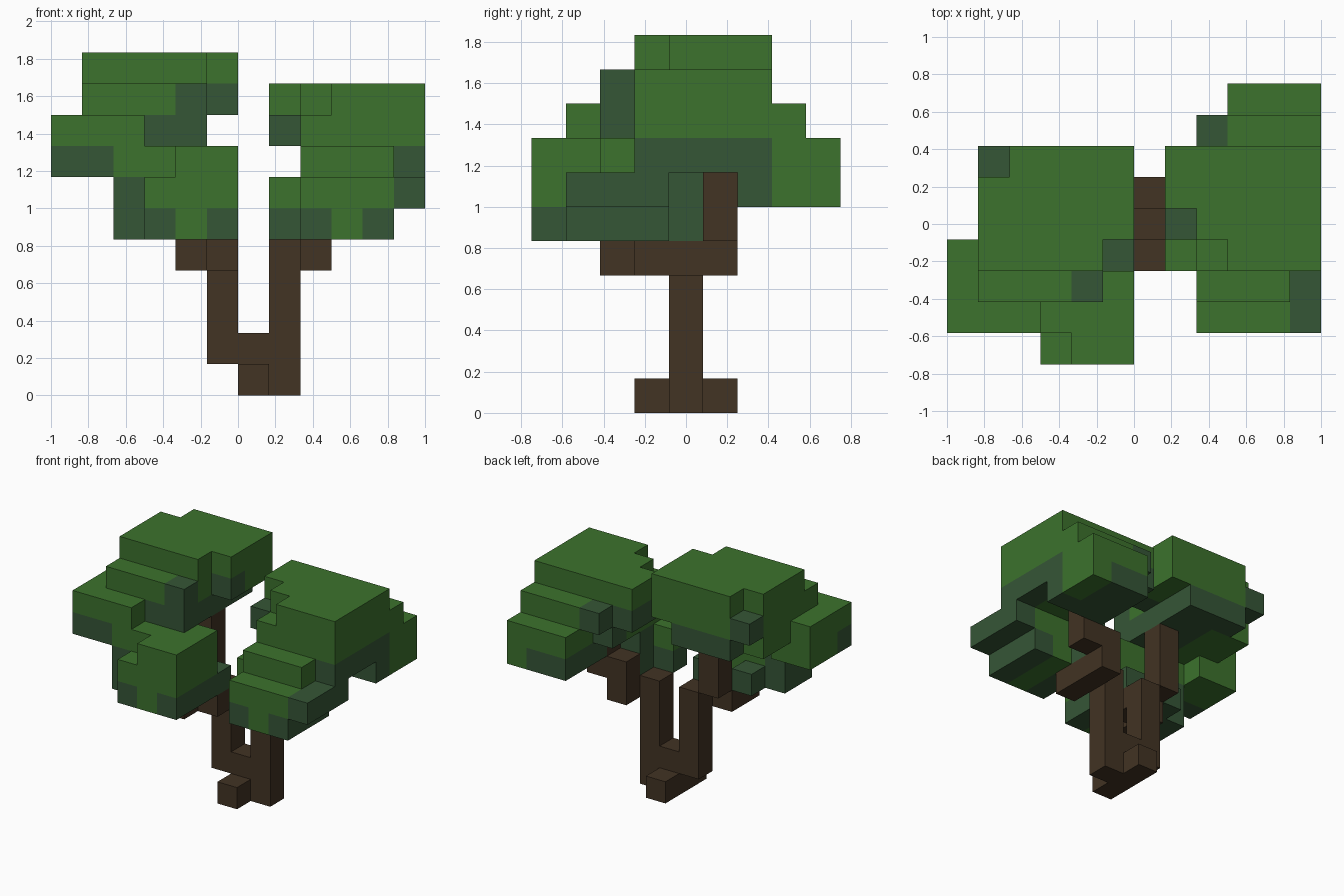
import bpy
import bmesh
from mathutils import Vector

if "Cube" in bpy.data.objects:
    bpy.data.objects.remove(bpy.data.objects["Cube"], do_unlink=True)

CELL = 1 / 6
ORIGIN = Vector((6, 4.5, 0))


def make_material(name, colour):
    mat = bpy.data.materials.new(name)
    mat.use_nodes = True
    mat.diffuse_color = (*colour, 1)
    mat.node_tree.nodes["Principled BSDF"].inputs["Base Color"].default_value = (*colour, 1)
    return mat


MATERIALS = {
    "bark": make_material("bark brown", (.054, .033, .017)),
    "leaf": make_material("leaf green", (.045, .168, .026)),
    "shade": make_material("deep leaf green", (.036, .092, .037)),
}
COLOURS = list(MATERIALS)


def cells(x, y, z):
    """Grid cells of a block; each argument is one index or a (start, stop) pair."""
    spans = [range(*a) if isinstance(a, tuple) else (a,) for a in (x, y, z)]
    return [(i, j, k) for i in spans[0] for j in spans[1] for k in spans[2]]


class Blocks:
    """A set of coloured grid cells that becomes one closed blocky mesh."""

    def __init__(self, name):
        self.name, self.grid = name, {}

    def add(self, colour, x, y, z):
        for cell in cells(x, y, z):
            self.grid[cell] = colour

    def cut(self, x, y, z):
        for cell in cells(x, y, z):
            self.grid.pop(cell, None)

    def build(self):
        bm = bmesh.new()
        for cell, colour in self.grid.items():
            for axis in range(3):
                for sign in (-1, 1):
                    step = Vector((0, 0, 0))
                    step[axis] = sign
                    if tuple(int(a + b) for a, b in zip(cell, step)) in self.grid:
                        continue
                    u = Vector((0, 0, 0))
                    u[(axis + 1) % 3] = .5
                    v = step.cross(u)
                    mid = Vector(cell) + Vector((.5, .5, .5)) + step / 2 - ORIGIN
                    ring = (mid - u - v, mid + u - v, mid + u + v, mid - u + v)
                    face = bm.faces.new([bm.verts.new(p * CELL) for p in ring])
                    face.material_index = COLOURS.index(colour)
        bmesh.ops.remove_doubles(bm, verts=bm.verts, dist=CELL / 100)
        mesh = bpy.data.meshes.new(self.name)
        for mat in MATERIALS.values():
            mesh.materials.append(mat)
        bm.to_mesh(mesh)
        bm.free()
        bpy.context.collection.objects.link(bpy.data.objects.new(self.name, mesh))


# Forked trunk, with roots and stepped branches
trunk = Blocks("trunk")
trunk.add("bark", x=6, y=(3, 6), z=0)
trunk.add("bark", x=7, y=4, z=(0, 5))
trunk.add("bark", x=(5, 7), y=4, z=1)
trunk.add("bark", x=5, y=4, z=(1, 5))
trunk.add("bark", x=5, y=3, z=4)
trunk.add("bark", x=4, y=(2, 4), z=4)
trunk.add("bark", x=4, y=4, z=(5, 8))
trunk.add("bark", x=8, y=(3, 6), z=4)
trunk.add("bark", x=(8, 10), y=5, z=5)
trunk.add("bark", x=9, y=5, z=6)
trunk.build()

# Tall crown over the right branch
high = Blocks("high_crown")
high.add("leaf", x=(1, 6), y=(3, 7), z=(9, 11))
high.cut(x=5, y=3, z=(9, 11))
high.cut(x=1, y=6, z=10)
high.add("shade", x=1, y=6, z=9)
high.add("shade", x=5, y=4, z=9)
high.add("leaf", x=(1, 4), y=2, z=9)
high.add("shade", x=4, y=2, z=9)
high.add("leaf", x=0, y=(1, 4), z=(7, 9))
high.add("leaf", x=(1, 3), y=(1, 6), z=8)
high.add("shade", x=(3, 5), y=(2, 7), z=8)
high.add("shade", x=2, y=6, z=8)
high.add("leaf", x=1, y=(1, 4), z=7)
high.add("shade", x=(0, 2), y=1, z=7)
high.build()

# Low crown in front of the right branch
low = Blocks("low_crown")
low.add("leaf", x=(3, 6), y=(0, 3), z=(5, 8))
low.cut(x=3, y=0, z=7)
low.add("leaf", x=2, y=(1, 3), z=7)
low.add("shade", x=2, y=(1, 3), z=(5, 7))
low.add("shade", x=3, y=(0, 4), z=5)
low.add("shade", x=5, y=(0, 4), z=5)
low.build()

# Broad crown over the left branch
broad = Blocks("broad_crown")
broad.add("leaf", x=(8, 12), y=(3, 7), z=(7, 10))
broad.cut(x=8, y=3, z=9)
broad.add("leaf", x=7, y=(5, 7), z=9)
broad.add("shade", x=7, y=(4, 7), z=8)
broad.add("shade", x=11, y=(3, 7), z=7)
broad.add("shade", x=8, y=6, z=7)
# back steps
broad.add("leaf", x=(9, 12), y=7, z=(6, 9))
broad.add("leaf", x=(9, 12), y=8, z=(6, 8))
broad.add("shade", x=8, y=7, z=8)
broad.add("shade", x=(9, 11), y=(6, 9), z=6)
broad.add("shade", x=11, y=6, z=6)
# front steps
broad.add("leaf", x=(8, 11), y=2, z=7)
broad.add("leaf", x=(8, 11), y=(1, 4), z=(5, 7))
broad.add("shade", x=11, y=(1, 4), z=6)
broad.add("shade", x=8, y=(1, 4), z=5)
broad.add("shade", x=10, y=(1, 4), z=5)
broad.add("leaf", x=7, y=3, z=6)
broad.add("shade", x=7, y=3, z=5)
broad.add("shade", x=8, y=4, z=(5, 7))
broad.build()
